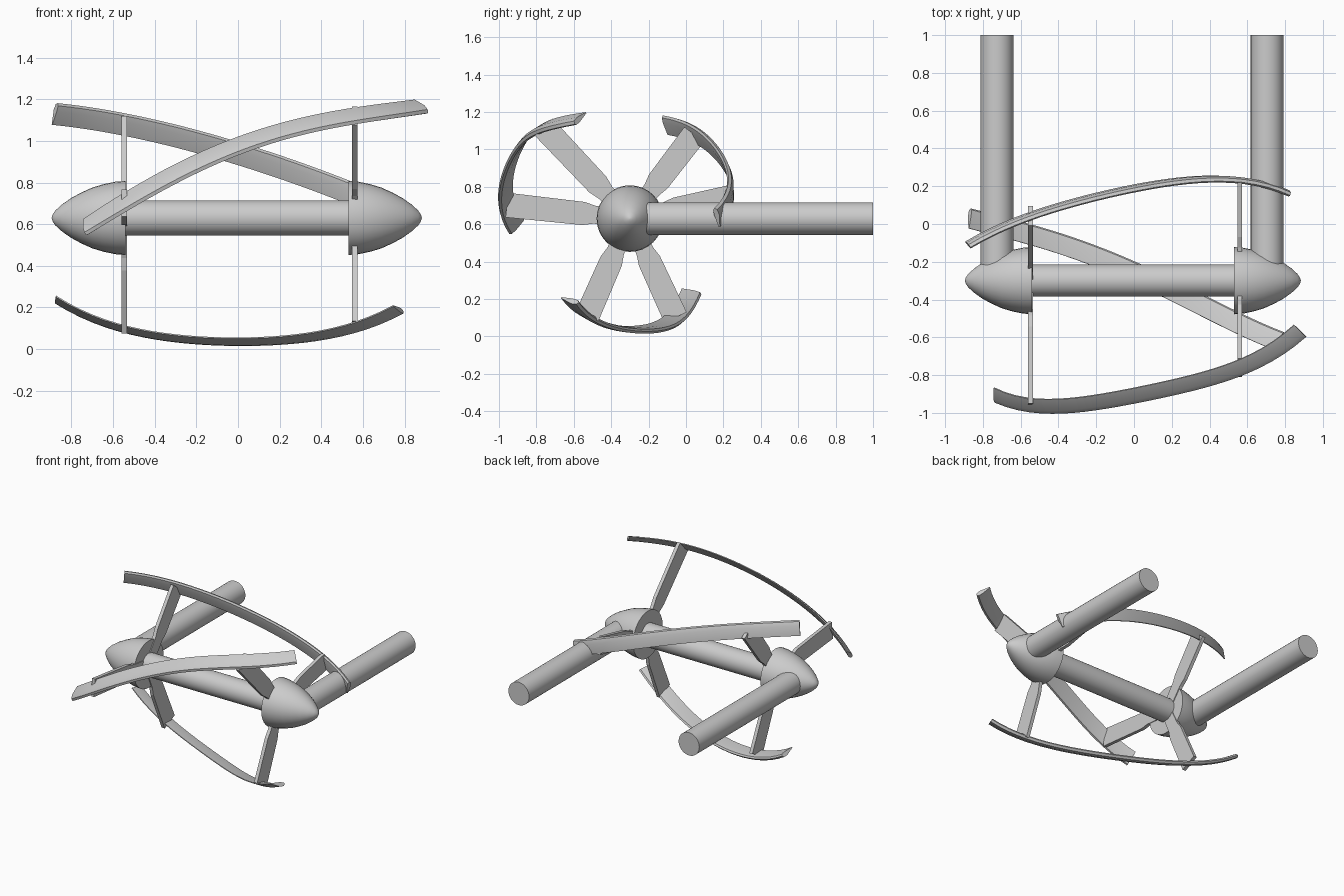
import bpy, bmesh, math
from mathutils import Vector, Matrix

if "Cube" in bpy.data.objects:
    bpy.data.objects.remove(bpy.data.objects["Cube"])

AY, AZ = -0.30, 0.63   # rotor axis runs along x


def make(name, bm, smooth=True):
    bmesh.ops.recalc_face_normals(bm, faces=bm.faces[:])
    me = bpy.data.meshes.new(name)
    bm.to_mesh(me)
    bm.free()
    ob = bpy.data.objects.new(name, me)
    bpy.context.collection.objects.link(ob)
    if smooth:
        bpy.ops.object.select_all(action='DESELECT')
        ob.select_set(True)
        bpy.context.view_layer.objects.active = ob
        bpy.ops.object.shade_smooth_by_angle(angle=math.radians(30))
    return ob


def loft(bm, rings):
    vs = [[bm.verts.new(p) for p in r] for r in rings]
    n = len(vs[0])
    for a, b in zip(vs, vs[1:]):
        for i in range(n):
            bm.faces.new((a[i], a[(i + 1) % n], b[(i + 1) % n], b[i]))
    bm.faces.new(vs[0])
    bm.faces.new(vs[-1][::-1])


def circle_x(x, r, n=32):
    return [Vector((x, AY + r * math.cos(2 * math.pi * i / n),
                    AZ + r * math.sin(2 * math.pi * i / n))) for i in range(n)]


def path(pts, x):
    # smooth curve through the given points, as a function of x
    p = Vector((x, 0, 0))
    for i, a in enumerate(pts):
        w = 1.0
        for j, b in enumerate(pts):
            if i != j:
                w *= (x - b[0]) / (a[0] - b[0])
        p.y += w * a[1]
        p.z += w * a[2]
    return p


# Central shaft
bm = bmesh.new()
loft(bm, [circle_x(-0.6, 0.085), circle_x(0.6, 0.085)])
make("shaft", bm)

# Nose pods with flat inner ends
for name, flat, tip in (("left_pod", -0.54, -0.895), ("right_pod", 0.53, 0.883)):
    bm = bmesh.new()
    prof = [(0, .178), (.14, .174), (.3, .162), (.45, .146), (.6, .122),
            (.74, .095), (.86, .065), (.95, .036), (.988, .016), (1, .002)]
    loft(bm, [circle_x(flat + (tip - flat) * t, r) for t, r in prof])
    make(name, bm)

# Mounting posts running back from the pods
for name, x in (("left_post", -0.725), ("right_post", 0.705)):
    bm = bmesh.new()
    n = 32
    loft(bm, [[Vector((x + 0.087 * math.cos(2 * math.pi * i / n), y,
                       AZ + 0.087 * math.sin(2 * math.pi * i / n)))
               for i in range(n)] for y in (-0.27, 1.0)])
    make(name, bm)

# Blade centre lines and facing angles
blades = {
    "front_blade": (135, [(-.735, -.905, .585), (-.5, -.962, .73), (0, -.908, .975),
                          (.45, -.80, 1.1), (.88, -.565, 1.165)]),
    "lower_blade": (255, [(-.87, .03, .24), (-.5, -.07, .09), (0, -.255, .04),
                          (.45, -.475, .08), (.77, -.62, .195)]),
    "rear_blade": (15, [(-.88, -.11, 1.13), (-.5, .06, 1.07), (0, .19, .94),
                        (.45, .24, .785), (.81, .165, .635)]),
}
# Blade section: chord position, thickness position
section = [(-.055, 0), (-.045, .015), (-.015, .019), (.055, .003),
           (.055, -.003), (-.015, -.012), (-.045, -.01)]

for name, (ang, pts) in blades.items():
    face = Vector((0, math.cos(math.radians(ang)), math.sin(math.radians(ang))))
    bm = bmesh.new()
    rings = []
    steps = 28
    for k in range(steps + 1):
        x = pts[0][0] + (pts[-1][0] - pts[0][0]) * k / steps
        p = path(pts, x)
        t = (path(pts, x + .005) - path(pts, x - .005)).normalized()
        c = face.cross(t).normalized()
        n = t.cross(c)
        rings.append([p + c * u + n * v for u, v in section])
    loft(bm, rings)
    make(name, bm)

    # Flat tapered struts joining the hub to the blade
    for side, x in (("left", -0.547), ("right", 0.56)):
        tip = path(pts, x)
        hub = Vector((x, AY, AZ))
        d = (tip - hub).normalized()
        s = Vector((1, 0, 0)).cross(d)
        bm = bmesh.new()
        rings = []
        for r, w in ((.05, .045), (.19, .048), (.25, .062), ((tip - hub).length, .066)):
            rings.append([hub + d * r + s * a * w + Vector((b * .013, 0, 0))
                          for a, b in ((-1, -1), (1, -1), (1, 1), (-1, 1))])
        loft(bm, rings)
        make(name.replace("blade", side + "_strut"), bm, False)
